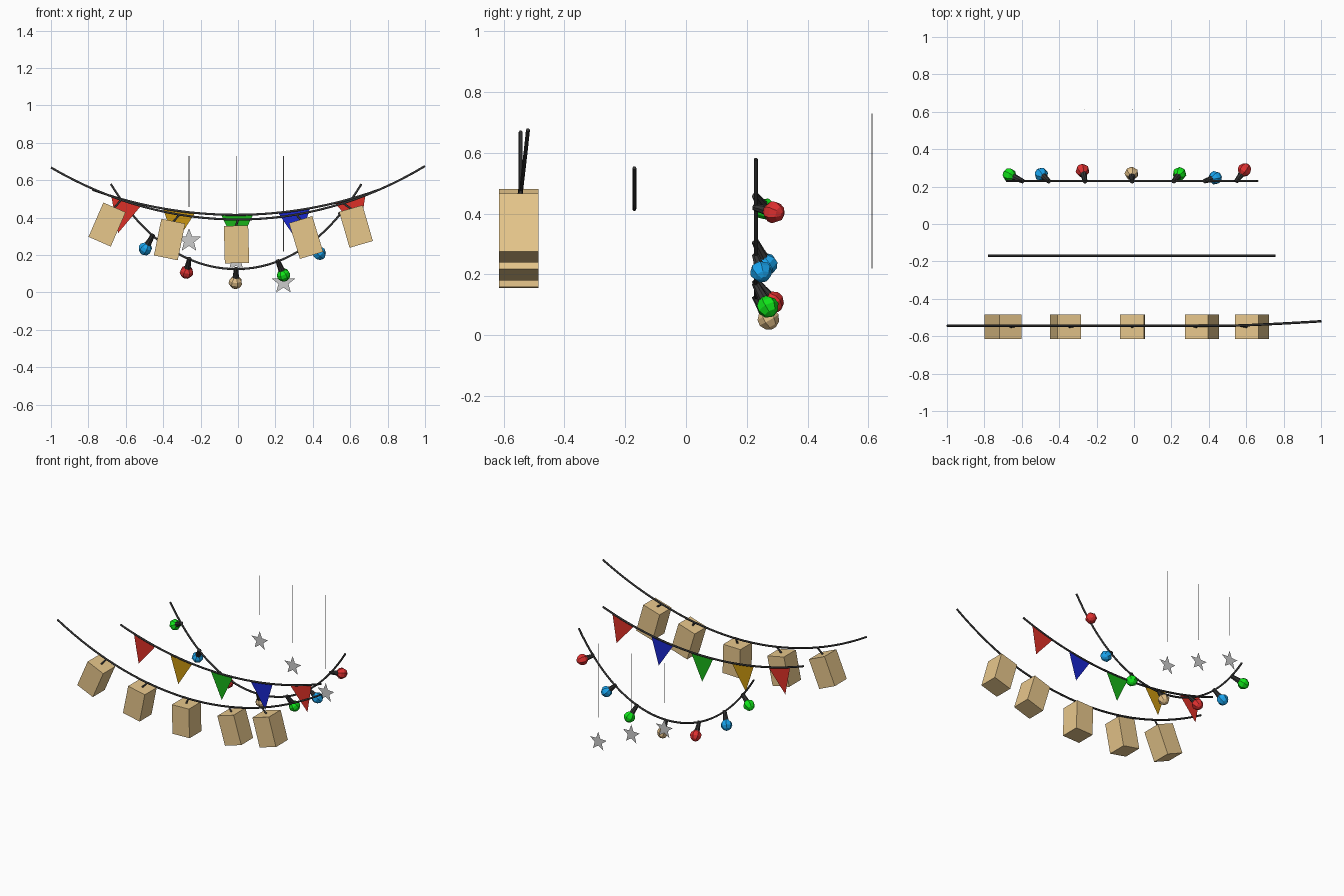
import bpy, bmesh, math
from mathutils import Vector, Matrix

if "Cube" in bpy.data.objects:
    bpy.data.objects.remove(bpy.data.objects["Cube"])


def material(name, rgb):
    m = bpy.data.materials.new(name)
    m.diffuse_color = (*rgb, 1)
    m.use_nodes = True
    m.node_tree.nodes["Principled BSDF"].inputs["Base Color"].default_value = m.diffuse_color
    return m


dark = material("dark_cord", (0.035, 0.035, 0.035))
paper = material("paper", (0.8, 0.57, 0.26))
red = material("red", (0.72, 0.03, 0.02))
yellow = material("yellow", (0.58, 0.3, 0.005))
green = material("green", (0.01, 0.45, 0.01))
blue = material("blue", (0.01, 0.02, 0.6))
glow_red = material("glow_red", (0.75, 0.03, 0.03))
glow_blue = material("glow_blue", (0.01, 0.37, 0.85))
glow_green = material("glow_green", (0.005, 0.8, 0.01))
glow_warm = material("glow_warm", (0.75, 0.52, 0.25))


def add(name, bm, mat=None):
    me = bpy.data.meshes.new(name)
    bm.to_mesh(me)
    bm.free()
    ob = bpy.data.objects.new(name, me)
    bpy.context.collection.objects.link(ob)
    if mat:
        me.materials.append(mat)
    return ob


def flat(name, pts, mat=None):
    bm = bmesh.new()
    bm.faces.new([bm.verts.new(p) for p in pts])
    return add(name, bm, mat)


def tube(name, pts, r, mat=None):
    cu = bpy.data.curves.new(name, 'CURVE')
    cu.dimensions = '3D'
    cu.bevel_depth = r
    cu.bevel_resolution = 1
    cu.use_fill_caps = True
    sp = cu.splines.new('POLY')
    sp.points.add(len(pts) - 1)
    for p, q in zip(sp.points, pts):
        p.co = (*q, 1)
    ob = bpy.data.objects.new(name, cu)
    bpy.context.collection.objects.link(ob)
    if mat:
        cu.materials.append(mat)
    return ob


def sag(x0, x1, y, z_low, z_end, k, n=32):
    """Points along a hanging cord."""
    mid, half = (x0 + x1) / 2, (x1 - x0) / 2
    pts = []
    for i in range(n + 1):
        t = 2 * i / n - 1
        h = (math.cosh(k * t) - 1) / (math.cosh(k) - 1)
        pts.append(Vector((mid + half * t, y, z_low + (z_end - z_low) * h)))
    return pts


def lathe(name, profile, sides, start, direction, mat):
    """Faceted turned part: profile of (radius, distance) along a direction."""
    bm = bmesh.new()
    rings = []
    for r, d in profile:
        rings.append([bm.verts.new((r * math.cos(a), r * math.sin(a), d))
                      for a in (2 * math.pi * i / sides for i in range(sides))])
    for a, b in zip(rings, rings[1:]):
        for i in range(sides):
            j = (i + 1) % sides
            bm.faces.new((a[i], a[j], b[j], b[i]))
    bm.faces.new(rings[0][::-1])
    bm.faces.new(rings[-1])
    ob = add(name, bm, mat)
    ob.matrix_world = Matrix.Translation(start) @ direction.to_track_quat('Z', 'Y').to_matrix().to_4x4()
    return ob


# Lantern garland: cord, boxes and hangers
cord = sag(-1, 1, -0.544, 0.39, 0.668, 0.8)
for p in cord:
    if p.x > 0.5:
        p.y += 0.024 * ((p.x - 0.5) / 0.5) ** 1.3
    p.z += 0.008 * max(p.x, 0) ** 2
tube("lantern_cord", cord, 0.0065, dark)
lanterns = [(-0.70, 0.363, 23.5), (-0.366, 0.283, 11.5), (-0.008, 0.257, -1.5),
            (0.364, 0.294, -17), (0.631, 0.353, -16)]
for x, z, tilt in lanterns:
    bm = bmesh.new()
    bmesh.ops.create_cube(bm, size=1, matrix=Matrix.Diagonal((0.13, 0.13, 0.2, 1)))
    box = add("paper_lantern", bm, paper)
    c = Vector((x, -0.55, z))
    rot = Matrix.Rotation(math.radians(tilt), 4, 'Y')
    box.matrix_world = Matrix.Translation(c) @ rot
    top = c + rot @ Vector((0, 0, 0.098))
    near = min(cord, key=lambda p: abs(p.x - top.x - 0.04 * math.sin(math.radians(tilt))))
    tube("lantern_hanger", [top, near], 0.006, dark)

# Pennant garland: cord and flat triangles
cord = sag(-0.78, 0.755, -0.17, 0.415, 0.55, 0.6)
tube("pennant_cord", cord, 0.0065, dark)
for x, mat in zip((-0.595, -0.315, -0.005, 0.30, 0.60), (red, yellow, green, blue, red)):
    i = min(range(1, 32), key=lambda i: abs(cord[i].x - x))
    t = (cord[i + 1] - cord[i - 1]).normalized()
    n = Vector((t.z, 0, -t.x))
    o = cord[i] + t * (x - cord[i].x)
    flat("pennant", [o - t * 0.085, o + n * 0.18, o + t * 0.085], mat)

# Light string: cord, sockets and faceted bulbs
cord = sag(-0.68, 0.66, 0.23, 0.125, 0.58, 1.65, 48)
tube("light_cord", cord, 0.0065, dark)
bulbs = [(-0.665, 0.262, 0.415, glow_green), (-0.495, 0.265, 0.235, glow_blue),
         (-0.275, 0.285, 0.11, glow_red), (-0.013, 0.27, 0.055, glow_warm),
         (0.243, 0.268, 0.095, glow_green), (0.433, 0.247, 0.21, glow_blue),
         (0.59, 0.288, 0.405, glow_red)]
for x, y, z, mat in bulbs:
    c = Vector((x, y, z))
    o = min(cord, key=lambda p: (p - c).length)
    d = (c - o).normalized()
    length = (c - o).length
    lathe("bulb_socket", [(0.012, -0.006), (0.015, length * 0.4), (0.019, length - 0.022)],
          8, o, d, dark)
    lathe("bulb", [(0.016, -0.032), (0.034, -0.013), (0.037, 0.006), (0.026, 0.027), (0.009, 0.037)],
          7, c, d, mat)

# Hanging stars: flat five-pointed stars under fine threads
for x, z, end in ((-0.262, 0.277, 0.457), (-0.01, 0.172, 0.33), (0.243, 0.054, 0.22)):
    pts = []
    for i in range(10):
        r = 0.067 if i % 2 == 0 else 0.028
        a = math.pi / 2 + i * math.pi / 5
        pts.append((x + r * math.cos(a), 0.612, z + r * math.sin(a)))
    flat("star", pts)
    tube("star_thread", [(x, 0.612, 0.73), (x, 0.612, end)], 0.002)
